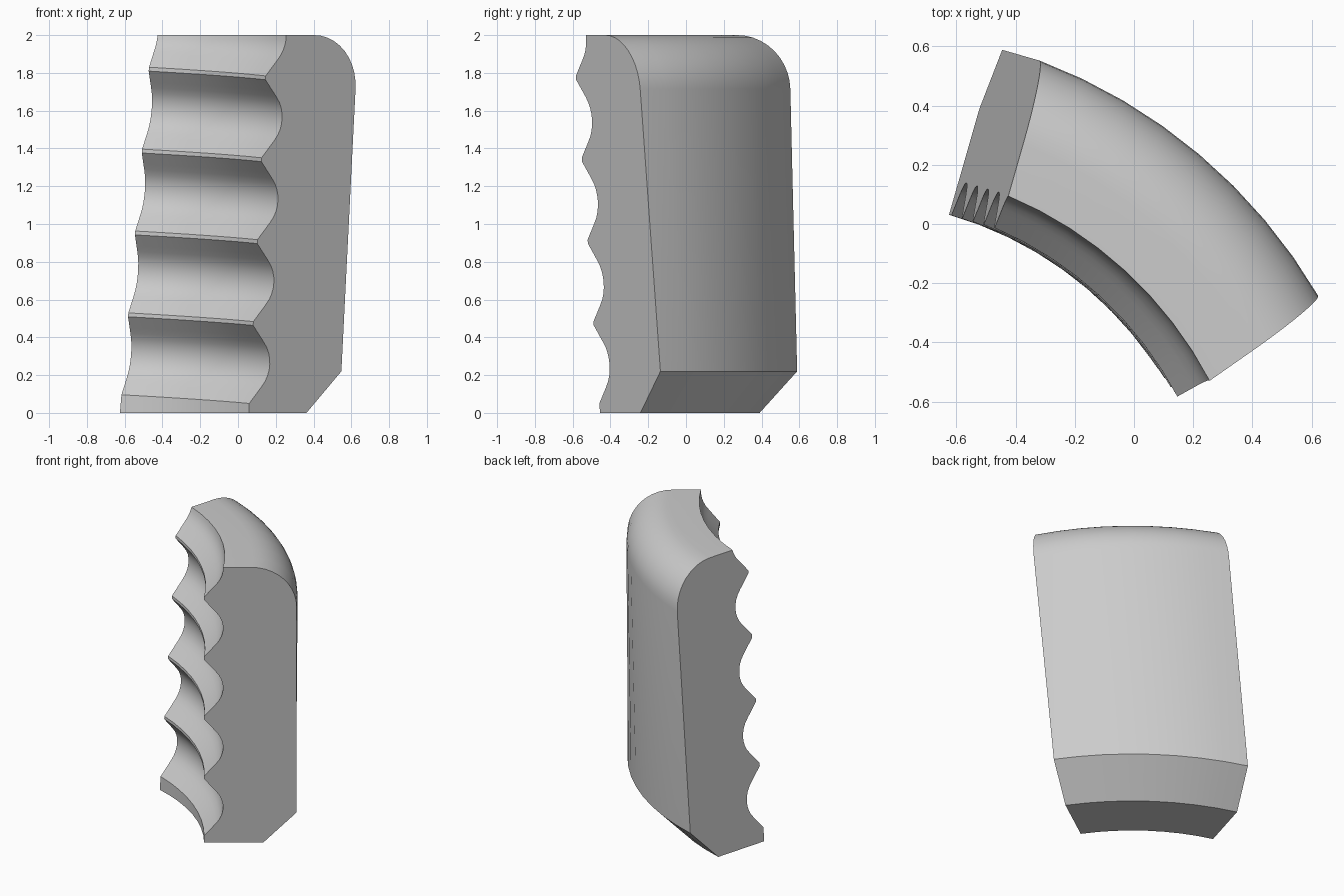
import bpy, bmesh, math

if "Cube" in bpy.data.objects:
    bpy.data.objects.remove(bpy.data.objects["Cube"])

# --- main dimensions ---
CX, CY = -0.971, -1.175            # centre of the sweep
R_IN, R_OUT = 1.255, 1.84          # inner and outer radius
A0, A1 = math.radians(35), math.radians(74)
STEPS = 8                          # sections along the sweep
LEAN = math.tan(math.radians(5))   # sideways tilt of each section
RISE = 0.046                       # climb of the finger grooves along the sweep
WIDTH, PITCH, DEPTH = 0.413, 0.4335, 0.12
FLANK = math.radians(40)


def groove_depth(t):
    """Depth of a finger groove: straight flanks meeting a tangent arc."""
    half = WIDTH / 2
    d = min(t, WIDTH - t)
    k = math.tan(FLANK / 2)
    flank = (DEPTH - k * half) / (math.tan(FLANK) - k)
    if d <= flank:
        return d * math.tan(FLANK)
    rad = (half - flank) / math.sin(FLANK)
    return DEPTH - rad + math.sqrt(rad * rad - (half - d) ** 2)


def section(f):
    """Closed (radius, height) outline at fraction f of the sweep."""
    pts = [(R_IN, 0.0)]
    start = 0.05 + RISE * f
    for g in range(4):             # four whole grooves
        z0 = start + g * PITCH
        pts += [(R_IN + groove_depth(WIDTH * i / 14), z0 + WIDTH * i / 14) for i in range(15)]
    z0 = start + 4 * PITCH         # groove cut off by the top
    span = 2.0 - z0
    pts += [(R_IN + groove_depth(span * i / 8), z0 + span * i / 8) for i in range(9)]
    for i in range(11):            # rounded outer shoulder
        a = math.pi / 2 * (1 - i / 10)
        pts.append((R_OUT - 0.285 + 0.285 * math.cos(a), 1.715 + 0.285 * math.sin(a)))
    pts += [(R_OUT, 0.22), (1.628, 0.0)]   # lower chamfer
    return pts


# --- curved grip body ---
bm = bmesh.new()
rings = []
for s in range(STEPS + 1):
    f = s / STEPS
    a = A0 + (A1 - A0) * f
    c, n = math.cos(a), math.sin(a)
    rings.append([bm.verts.new((CX + r * c + z * LEAN * n, CY + r * n - z * LEAN * c, z))
                  for r, z in section(f)])
for p, q in zip(rings, rings[1:]):
    for i in range(len(p)):
        j = (i + 1) % len(p)
        bm.faces.new((p[i], p[j], q[j], q[i]))
bm.faces.new(rings[0])
bm.faces.new(rings[-1][::-1])
bmesh.ops.recalc_face_normals(bm, faces=bm.faces)

mesh = bpy.data.meshes.new("grip")
bm.to_mesh(mesh)
bm.free()
grip = bpy.data.objects.new("grip", mesh)
bpy.context.collection.objects.link(grip)

grey = bpy.data.materials.new("light grey")
grey.diffuse_color = (0.6, 0.6, 0.6, 1)
grey.use_nodes = True
grey.node_tree.nodes["Principled BSDF"].inputs["Base Color"].default_value = grey.diffuse_color
mesh.materials.append(grey)

bpy.context.view_layer.objects.active = grip
grip.select_set(True)
bpy.ops.object.shade_smooth_by_angle(angle=math.radians(30))
